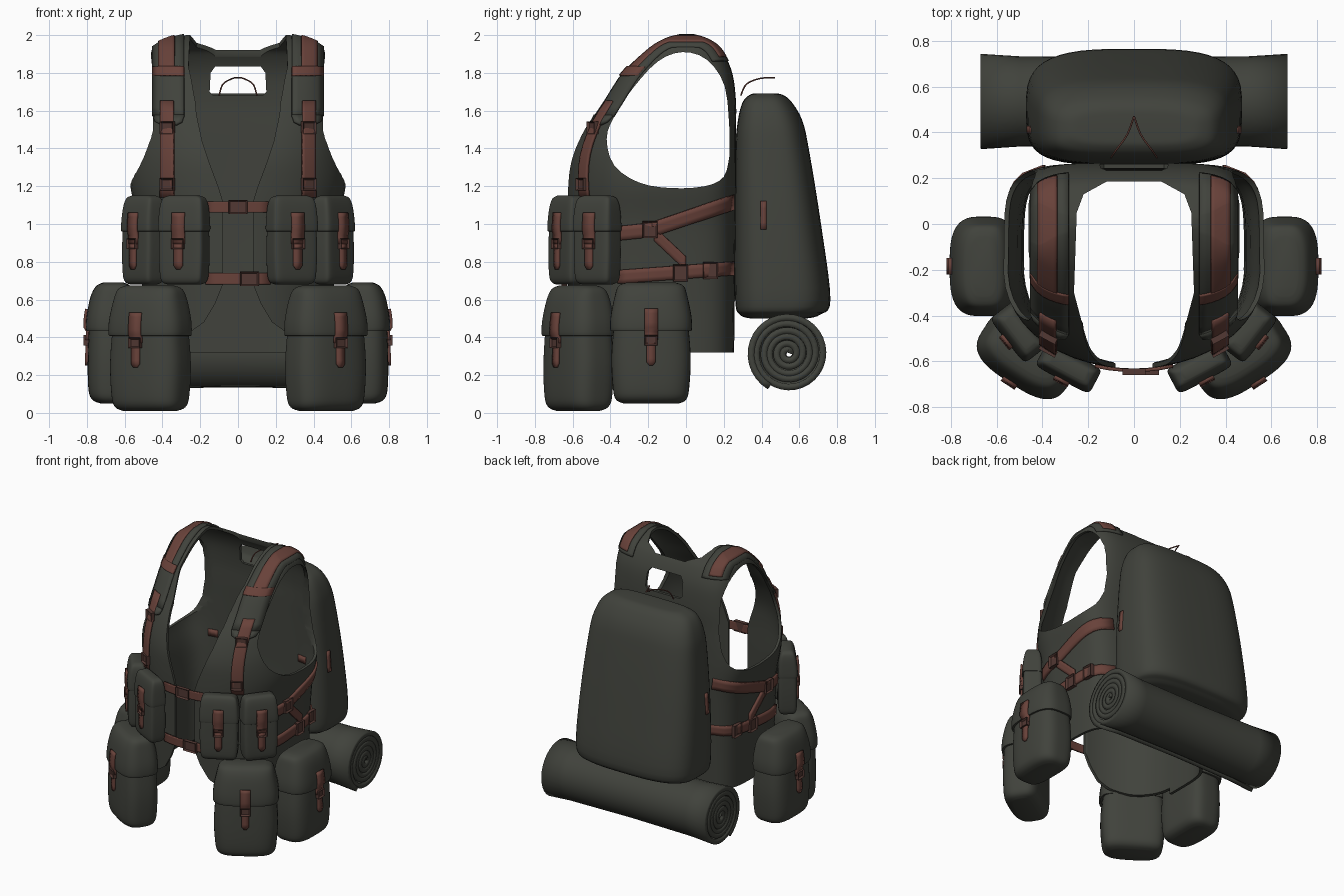
import bpy, bmesh, math
from mathutils import Matrix, Vector

if "Cube" in bpy.data.objects:
    bpy.data.objects.remove(bpy.data.objects["Cube"])

def material(name, rgb):
    m = bpy.data.materials.new(name)
    m.use_nodes = True
    m.diffuse_color = (*rgb, 1)
    m.node_tree.nodes["Principled BSDF"].inputs["Base Color"].default_value = (*rgb, 1)
    return m

CLOTH = material("dark olive cloth", (.052, .055, .045))
LEATHER = material("red brown webbing", (.14, .054, .042))
BUCKLE = material("dark brown buckle", (.085, .04, .033))

def make(name, bm, mat, place=None, mirror=False, solid=0, cutters=()):
    """Turn a bmesh into a finished, smooth shaded object."""
    if place:
        bm.transform(place)
    bmesh.ops.recalc_face_normals(bm, faces=bm.faces)
    me = bpy.data.meshes.new(name)
    bm.to_mesh(me)
    bm.free()
    ob = bpy.data.objects.new(name, me)
    bpy.context.collection.objects.link(ob)
    me.materials.append(mat)
    if solid:
        mod = ob.modifiers.new("thickness", "SOLIDIFY")
        mod.thickness, mod.offset = solid, -1 if cutters else 0
    for c in cutters:
        mod = ob.modifiers.new("cut", "BOOLEAN")
        mod.object, mod.operation, mod.solver = c, "DIFFERENCE", "EXACT"
    if mirror:
        ob.modifiers.new("mirror", "MIRROR").use_mirror_merge = False
    if cutters:
        bpy.context.view_layer.update()
        done = ob.evaluated_get(bpy.context.evaluated_depsgraph_get())
        ob.data = bpy.data.meshes.new_from_object(done)
        ob.modifiers.clear()
        for c in cutters:
            bpy.data.objects.remove(c)
    bpy.ops.object.select_all(action="DESELECT")
    ob.select_set(True)
    bpy.context.view_layer.objects.active = ob
    bpy.ops.object.shade_smooth_by_angle(angle=math.radians(40))
    return ob

def lin(a, b, n):
    return [a + (b - a) * i / (n - 1) for i in range(n)]

def smooth(rows, k=5):
    """Catmull-Rom resampling of section rows."""
    p, out = [rows[0], *rows, rows[-1]], []
    for a, b, c, d in zip(p, p[1:], p[2:], p[3:]):
        for t in (i / k for i in range(k)):
            out.append([(2*f + (g-e)*t + (2*e-5*f+4*g-h)*t*t + (3*f-e-3*g+h)*t**3) / 2
                        for e, f, g, h in zip(a, b, c, d)])
    return out + [list(rows[-1])]

# A row is z, front y, back y, half width, front squareness, back squareness
def row_at(rows, z):
    for a, b in zip(rows, rows[1:]):
        if z <= b[0]:
            t = max(0, (z - a[0]) / (b[0] - a[0]))
            return [p + (q - p) * t for p, q in zip(a, b)]
    return rows[-1]

def skin(bm, lines):
    for a, b in zip(lines, lines[1:]):
        for i in range(len(a) - 1):
            bm.faces.new((a[i], a[i+1], b[i+1], b[i]))

def loft(rows, open_bottom=False, n=48):
    bm, rings = bmesh.new(), []
    for z, yf, yb, w, nf, nb in rows:
        ring = []
        for a in (math.tau * (i + .5) / n for i in range(n)):
            c, s = math.cos(a), math.sin(a)
            e = 2 / (nb if s > 0 else nf)
            ring.append(bm.verts.new((math.copysign(abs(c)**e, c) * w,
                (yf + yb) / 2 + math.copysign(abs(s)**e, s) * (yb - yf) / 2, z)))
        rings.append(ring)
    skin(bm, [r + r[:1] for r in rings])
    bm.faces.new(rings[-1])
    if not open_bottom:
        bm.faces.new(rings[0][::-1])
    return bm

def sheet(name, grid, thick, mat=LEATHER, mirror=True, place=None):
    bm = bmesh.new()
    skin(bm, [[bm.verts.new(p) for p in line] for line in grid])
    make(name, bm, mat, place, mirror, thick)

def buckle(name, at, angle, w, h, mirror=True, place=Matrix()):
    """Rectangular frame with a sunken middle, facing -y before turning."""
    bm = bmesh.new()
    bmesh.ops.create_cube(bm, size=1, matrix=Matrix.Diagonal((w, .028, h, 1)))
    front = [f for f in bm.faces if f.normal.y < -.9]
    bmesh.ops.inset_individual(bm, faces=front, thickness=.012, depth=-.012)
    make(name, bm, BUCKLE, place @ Matrix.Translation(at) @ Matrix.Rotation(angle, 4, "Z"), mirror)

def cutter(outline, where, a, b):
    bm = bmesh.new()
    f = bm.faces.new([bm.verts.new(where(p, q, a)) for p, q in outline])
    ext = bmesh.ops.extrude_face_region(bm, geom=[f])["geom"]
    step = Vector(where(0, 0, b)) - Vector(where(0, 0, a))
    bmesh.ops.translate(bm, vec=step, verts=[v for v in ext if isinstance(v, bmesh.types.BMVert)])
    ob = make("cutter", bm, CLOTH)
    ob.hide_render = True
    return ob

def both(half):
    return half + [(-p, q) for p, q in reversed(half)]

# Vest shell, with neck, arm, grip and lower front openings cut out
VEST = smooth([
    (.32, -.62, .255, .50, 2.1, 5), (.7, -.63, .26, .51, 2.1, 5), (1, -.63, .265, .53, 2.1, 5),
    (1.2, -.63, .265, .57, 2.1, 5), (1.35, -.615, .265, .565, 2.2, 5), (1.5, -.55, .265, .53, 2.6, 5),
    (1.65, -.44, .265, .495, 3.4, 5), (1.8, -.335, .245, .47, 4, 5), (1.91, -.21, .195, .46, 4, 4),
    (1.955, -.14, .14, .43, 4, 4), (1.985, -.075, .08, .34, 4, 4), (2, -.03, .04, .275, 4, 4)])
neck = both([(.08, -.9), (.08, -.61), (.16, -.56), (.23, -.42), (.262, -.3), (.25, .05), (.22, .13), (.12, .185)])
collar = both([(.08, 1.12), (.105, 1.2), (.15, 1.32), (.19, 1.44), (.22, 1.58), (.235, 1.75), (.24, 2.1)])
grip = both([(.13, 1.68), (.15, 1.7), (.145, 1.8), (.12, 1.835)])
hem = both([(.7, .1), (.7, .32), (.36, .39), (.25, .43), (.18, .48), (.12, .58), (.08, .68)])
arm = [p[:2] for p in smooth([(.23, 1.5), (.205, 1.73), (.11, 1.87), (-.02, 1.91), (-.15, 1.86), (-.28, 1.72),
    (-.38, 1.57), (-.42, 1.45), (-.38, 1.31), (-.25, 1.22), (-.08, 1.19), (.1, 1.2), (.2, 1.25), (.23, 1.36)], 3)]
along_x, along_y, along_z = (lambda p, q, t: (t, p, q)), (lambda p, q, t: (p, t, q)), (lambda p, q, t: (p, q, t))
make("vest", loft(VEST, True), CLOTH, solid=.02, cutters=[
    cutter(neck, along_z, -.5, 3), cutter(arm, along_x, -1, 1), cutter(collar, along_y, -1, -.2),
    cutter(grip, along_y, .1, .6), cutter(hem, along_y, -1, -.2)])

def on_vest(x, z, front=True, lift=.008):
    """Point just off the front or back of the vest."""
    _, yf, yb, w, nf, nb = row_at(VEST, z)
    n = nf if front else nb
    d = (yb - yf) / 2 * max(0, 1 - (abs(x) / w)**n)**(1 / n) + lift
    return (x, (yf + yb) / 2 + (-d if front else d), z + lift * max(0, z - 1.8) * 5)

def on_side(y, z, lift=.008):
    _, yf, yb, w, nf, nb = row_at(VEST, z)
    t, n = (2 * y - yf - yb) / (yb - yf), nf if y < (yf + yb) / 2 else nb
    return (w * (1 - abs(t)**n)**(1 / n) + lift, y, z)

def over_shoulder(x0, x1, z_front, z_back, lift):
    columns = []
    for x in lin(x0, x1, 6):
        top = max(r[0] for r in VEST if r[3] > x + .002)
        ease = [math.sin(a) for a in lin(0, math.pi / 2, 14)]
        columns.append([on_vest(x, z_front + (top - z_front) * e, True, lift) for e in ease]
                       + [on_vest(x, z_back + (top - z_back) * e, False, lift) for e in ease[::-1]])
    return columns

def on_chest(x0, x1, z0, z1, lift=.008):
    return [[on_vest(x, z, True, lift) for x in lin(x0, x1, 7)] for z in lin(z0, z1, 10)]

# Shoulder pads and webbing
sheet("shoulder_pad", over_shoulder(.285, .45, 1.57, 1.86, .004), .014, CLOTH)
sheet("shoulder_pad_tip", [[on_vest(.367 + .082 * s * u, z) for u in lin(-1, 1, 6)]
      for s, z in ((.5, 1.525), (.85, 1.54), (1, 1.575))], .016, CLOTH)
sheet("shoulder_webbing", over_shoulder(.335, .42, 1.8, 1.88, .012), .012)
sheet("shoulder_crossbar", on_chest(.285, .45, 1.785, 1.83, .014), .012)
sheet("chest_strap", on_chest(.34, .41, 1.14, 1.65, .016), .014)
for z in (1.51, 1.21):
    x, y, _ = on_vest(.375, z)
    buckle("chest_buckle", (x, y - .015, z), .5, .08, .065)

# Belts closing the front and tightening the sides
for z, bx in ((1.09, 0), (.71, .06)):
    sheet("front_belt", on_chest(-.17, .17, z - .03, z + .03), .014, mirror=False)
    buckle("front_belt_buckle", (bx, -.645, z), 0, .1, .075, False)
for name, y0, y1, z0, z1, h in (("upper_belt_front", -.36, -.17, .95, .97, .038),
                                ("upper_belt_back", -.18, .25, .97, 1.115, .04),
                                ("diagonal_side_strap", -.17, .0, .95, .79, .038),
                                ("lower_side_belt", -.36, .25, .72, .765, .036)):
    sheet(name, [[on_side(y, z + d) for d in lin(-h, h, 4)]
                 for y, z in zip(lin(y0, y1, 14), lin(z0, z1, 14))], .016)
sheet("belt_anchor", [[on_vest(x, z, False, -.022) for x in lin(.33, .4, 4)] for z in (1.08, 1.13)], .01)
for y, z in ((-.19, .97), (-.03, .74), (.13, .755)):
    buckle("side_buckle", (on_side(y, z, .016)[0], y, z), math.pi / 2, .08, .09)

# Pouches with flap, closing strap and buckle
def pouch(name, x, y, deg, w, d, z0, z1, n, strap, taper=1.0):
    place = Matrix.Translation((x, y, 0)) @ Matrix.Rotation(math.radians(deg), 4, "Z")
    def rows(steps):
        return smooth([(z0 + (z1 - z0) * t, -d / 2 * sd, d / 2 * min(1, sd), w / 2 * sw, n, n + 1)
                       for t, sd, sw in steps], 4)
    body = rows([(0, .5, .7), (.03, .82, .88), (.12, .98, .96), (.4, 1, 1), (.75, .9, .95 * taper), (.95, .6, .85 * taper)])
    flap = rows([(.6, .98, .98), (.61, 1.07, 1.03), (.72, 1.05, 1.02), (.88, .9, .97 * taper),
                 (.97, .68, .87 * taper), (1, .4, .65 * taper)])
    make(name, loft(body), CLOTH, place, True)
    make(name + "_flap", loft(flap), CLOTH, place, True)
    low, high = strap
    mid = low + (high - low) * .45
    for part, half, a, b in (("_strap", .036, mid, high), ("_strap_end", .024, low, mid)):
        grid = []
        for z in lin(a, b, 8):
            r = row_at(flap if z > flap[0][0] else body, z)
            tip = .4 if z == low else 1
            grid.append([(u * half * tip, r[1] - .005, z) for u in (-1, 1)])
        sheet(name + part, grid, .018, place=place)
    buckle(name + "_buckle", (0, -d / 2 * 1.03 - .006, mid), 0, .07, .055, place=place)

pouch("front_upper_pouch", .285, -.625, 28, .26, .12, .68, 1.15, 7, (.76, 1.06))
pouch("outer_upper_pouch", .50, -.47, 52, .24, .13, .68, 1.15, 7, (.76, 1.06))
pouch("front_lower_pouch", .468, -.575, 33, .43, .26, .01, .675, 3, (.24, .53), .95)
pouch("side_lower_pouch", .66, -.185, 90, .42, .27, .05, .69, 3, (.25, .55), .95)

# Backpack with carrying loop and side pull tabs
PACK = smooth([(.5, .34, .64, .36, 4, 3), (.52, .285, .71, .43, 4, 3), (.6, .26, .765, .47, 4, 3.2),
               (1, .258, .715, .46, 4, 3.2), (1.4, .262, .65, .425, 4, 3.2), (1.55, .275, .615, .4, 4, 3),
               (1.645, .3, .56, .355, 4, 3), (1.685, .34, .51, .29, 4, 3), (1.692, .38, .46, .22, 4, 3)])
make("backpack", loft(PACK), CLOTH)
sheet("backpack_pull_tab", [[(row_at(PACK, z)[3] - .002, y, z) for y in (.395, .427)] for z in lin(.97, 1.12, 5)], .018)
loop = bpy.data.curves.new("carrying_loop", "CURVE")
loop.dimensions, loop.bevel_depth = "3D", .004
for side in (1, -1):
    sp = loop.splines.new("POLY")
    path = smooth([(.1, .29, 1.68), (.08, .32, 1.74), (.03, .39, 1.77), (0, .47, 1.775)])
    sp.points.add(len(path) - 1)
    for pt, (x, y, z) in zip(sp.points, path):
        pt.co = (side * x, y, z, 1)
loop.materials.append(LEATHER)
bpy.context.collection.objects.link(bpy.data.objects.new("carrying_loop", loop))

# Rolled blanket, a tight spiral sheet slightly flared at the ends
spiral = []
for t in lin(0, 1, 180):
    a, r = math.tau * 5.67 * t, (.01 + .19 * t) * (1 + .025 * math.sin(17 * t))
    spiral.append([(x, .54 + r * s * math.cos(a), .315 + r * s * math.sin(a))
                   for x, s in ((-.67, 1.03), (-.5, .97), (0, .94), (.5, .97), (.67, 1.03))])
sheet("blanket_roll", spiral, .034, CLOTH, False)
